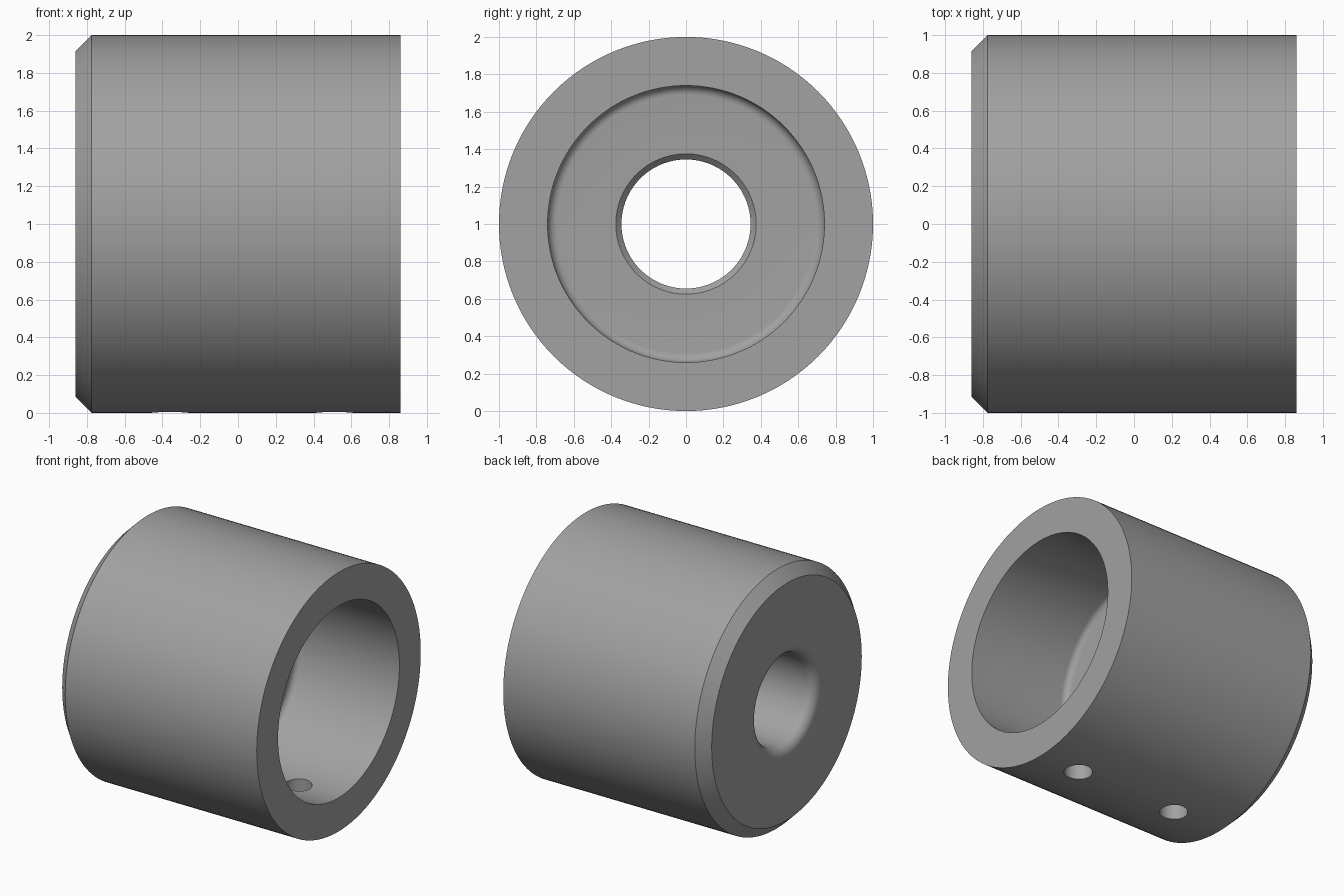
import bpy, bmesh, math

if "Cube" in bpy.data.objects:
    bpy.data.objects.remove(bpy.data.objects["Cube"])

SEGMENTS = 128
HALF = 0.86          # half length along x
AXIS_Z = 1.0         # height of the centre axis


def arc(cx, cr, radius, start, end, steps=8):
    """Points (x, r) of a fillet arc, angles in degrees."""
    return [(cx + radius * math.cos(math.radians(start + (end - start) * i / steps)),
             cr + radius * math.sin(math.radians(start + (end - start) * i / steps)))
            for i in range(steps + 1)]


def mesh_object(name, bm):
    bmesh.ops.recalc_face_normals(bm, faces=bm.faces)
    mesh = bpy.data.meshes.new(name)
    bm.to_mesh(mesh)
    bm.free()
    obj = bpy.data.objects.new(name, mesh)
    bpy.context.collection.objects.link(obj)
    return obj


def revolve(name, profile):
    """Turn a closed (x, r) profile around the x axis."""
    bm = bmesh.new()
    rings = []
    for i in range(SEGMENTS):
        a = 2 * math.pi * i / SEGMENTS
        rings.append([bm.verts.new((x, r * math.sin(a), AXIS_Z - r * math.cos(a)))
                      for x, r in profile])
    n = len(profile)
    for i in range(SEGMENTS):
        p, q = rings[i], rings[(i + 1) % SEGMENTS]
        for j in range(n):
            k = (j + 1) % n
            bm.faces.new((p[j], p[k], q[k], q[j]))
    return mesh_object(name, bm)


# Collar body: chamfered outside, wide blind bore, narrow through hole
profile = [(-HALF, 0.915), (-0.775, 1.0), (HALF, 1.0), (HALF, 0.74)]
profile += arc(0.05, 0.69, 0.05, 90, 180)          # rounded bore floor corner
profile += [(0.0, 0.375), (-0.03, 0.345)]          # chamfered inner hole mouth
profile += arc(-HALF + 0.08, 0.425, 0.08, 270, 180)  # rounded outer hole mouth
collar = revolve("collar_body", profile)

grey = bpy.data.materials.new("steel_grey")
grey.diffuse_color = (0.36, 0.36, 0.36, 1)
grey.use_nodes = True
grey.node_tree.nodes["Principled BSDF"].inputs["Base Color"].default_value = grey.diffuse_color
collar.data.materials.append(grey)

# Two radial screw holes in the underside
bpy.context.view_layer.objects.active = collar
for x in (-0.36, 0.51):
    bm = bmesh.new()
    bmesh.ops.create_cone(bm, cap_ends=True, segments=48, radius1=0.1, radius2=0.1, depth=1.0)
    bmesh.ops.translate(bm, verts=bm.verts, vec=(x, 0, 0.3))
    cutter = mesh_object("screw_hole_cutter", bm)
    cutter.hide_render = True
    cutter.data.materials.append(grey)
    cut = collar.modifiers.new("screw_hole", 'BOOLEAN')
    cut.operation = 'DIFFERENCE'
    cut.solver = 'EXACT'
    cut.object = cutter
    bpy.ops.object.modifier_apply(modifier=cut.name)
    bpy.data.objects.remove(cutter)

# Smooth round surfaces, crisp edges
bpy.ops.object.select_all(action='DESELECT')
collar.select_set(True)
bpy.ops.object.shade_smooth_by_angle(angle=math.radians(30))
